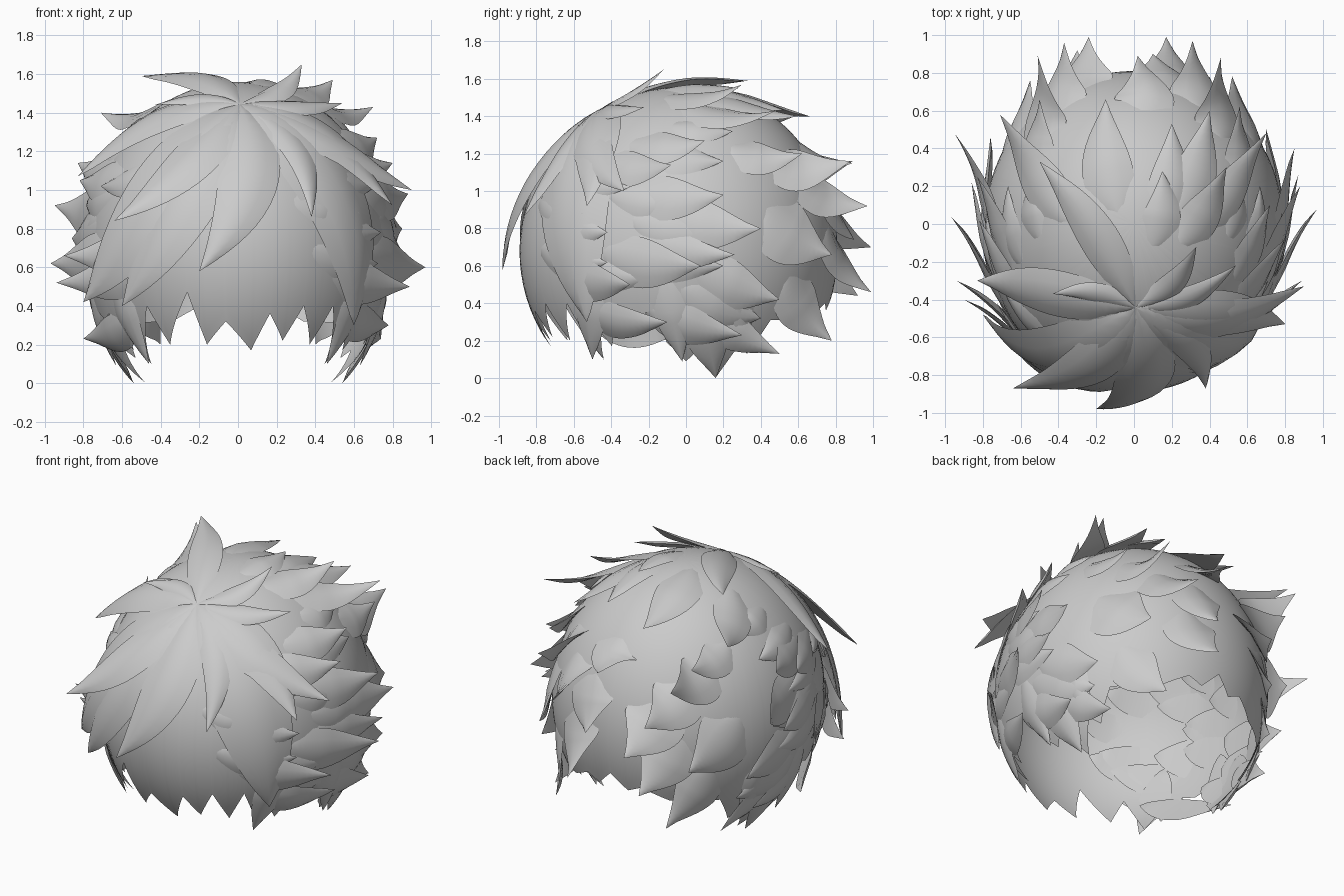
import bpy, math
from mathutils import Vector

if "Cube" in bpy.data.objects:
    bpy.data.objects.remove(bpy.data.objects["Cube"])

C = Vector((0, 0, 0.68))
RX, RZ, BACK, FRONT = 0.79, 0.88, 0.81, 0.89


def depth(y):
    return BACK if y > 0 else FRONT


def scale_of(p):
    # how far a point lies from the skull surface (1 = on it)
    d = p - C
    return math.sqrt((d.x / RX) ** 2 + (d.y / depth(d.y)) ** 2 + (d.z / RZ) ** 2)


def project(p, k=1.0):
    return C + (p - C) * (k / scale_of(p))


def normal_at(p):
    d = p - C
    return Vector((d.x / RX ** 2, d.y / depth(d.y) ** 2, d.z / RZ ** 2)).normalized()


def make_object(name, verts, faces, angle=50):
    me = bpy.data.meshes.new(name)
    me.from_pydata(verts, [], faces)
    me.update()
    ob = bpy.data.objects.new(name, me)
    bpy.context.collection.objects.link(ob)
    bpy.ops.object.select_all(action='DESELECT')
    ob.select_set(True)
    bpy.context.view_layer.objects.active = ob
    bpy.ops.object.shade_smooth_by_angle(angle=math.radians(angle))
    return ob


# Cap: dome with a jagged hem, given as (angle, height)
side_hem = [(-41, .1), (-36, .24), (-33, .17), (-25, .36), (-18, .33), (-12, .37),
            (-8, .19), (0, .09), (5, .14), (18, .005), (25, .17), (31, .13),
            (38, .31), (62, .32), (75, .40), (82, .36), (90, .46)]
front_hem = [(-129, .40), (-122, .2), (-110, .47), (-104, .2), (-95, .32), (-84, .17),
             (-77, .36), (-70, .22), (-63, .40), (-56, .2), (-49, .40)]
hem = sorted(set(front_hem + side_hem + [(180 - a, z) for a, z in side_hem]))
hem.append((hem[0][0] + 360, hem[0][1]))


def hem_height(a):
    for (a0, z0), (a1, z1) in zip(hem, hem[1:]):
        if a0 <= a <= a1:
            return z0 + (z1 - z0) * (a - a0) / (a1 - a0)
    return .4


N, M = 360, 28
verts, faces = [C + Vector((0, 0, RZ))], []
for i in range(N):
    a = hem[0][0] + i
    low = math.asin((hem_height(a) - C.z) / RZ)
    for j in range(1, M + 1):
        lat = math.pi / 2 + (low - math.pi / 2) * j / M
        y = math.sin(math.radians(a))
        verts.append(C + Vector((RX * math.cos(lat) * math.cos(math.radians(a)),
                                 depth(y) * math.cos(lat) * y, RZ * math.sin(lat))))
for i in range(N):
    p, q = 1 + i * M, 1 + (i + 1) % N * M
    faces.append((0, p, q))
    faces += [(p + j, p + j + 1, q + j + 1, q + j) for j in range(M - 1)]
make_object("hair_cap", verts, faces)


def lock(name, root, tip, w, bend=0.0, k0=0.985, lift=3.0, steps=18):
    # leaf that grows out of the dome, hugs it, then curls away to a pointed tip
    root, tip = Vector(root), Vector(tip)
    kt = scale_of(tip)
    side0 = (tip - root).cross(normal_at((root + tip) / 2)).normalized()

    def level(t):
        base = k0 + (1.015 - k0) * min(1, t * 2)
        return base + (kt - base) * t ** lift

    def centre(t):
        return project(root.lerp(tip, t) + side0 * bend * math.sin(math.pi * t), level(t))

    vs, fs = [], []
    for i in range(steps):
        t = i / steps
        p, k = centre(t), level(t)
        tan = (centre(t + .02) - centre(max(0, t - .02))).normalized()
        s = tan.cross(normal_at(p)).normalized()
        hw = w * (.02 + math.sin(math.pi * t ** .8) ** 1.1 if t > 0 else .02)
        # ring follows the dome's own curve: edges, soft ridge, hollow underside
        for u, h in ((-1, -.015), (-.5, .004), (0, .1 * hw), (.5, .004), (1, -.015), (0, -.02)):
            vs.append(project(p + s * u * hw, k + h * min(1, hw / .04)))
    for i in range(steps - 1):
        for j in range(6):
            a, b = i * 6 + j, i * 6 + (j + 1) % 6
            fs.append((a, b, b + 6, a + 6))
    vs.append(tip)
    e = (steps - 1) * 6
    fs += [(e + j, e + (j + 1) % 6, len(vs) - 1) for j in range(6)]
    fs.append(tuple(range(5, -1, -1)))
    make_object(name, vs, fs)


# Whorl locks fanning out from the crown: x, y, z, half width, bend
whorl = Vector((0.01, -0.43, 1.42))
whorl_tips = [
    (.33, -.12, 1.65, .07, .06), (.54, -.22, 1.45, .07, .06), (-.43, -.37, 1.44, .06, .05),
    (-.5, .33, 1.59, .11, .05), (.38, -.87, .86, .09, -.1), (-.2, -.98, .58, .16, -.14),
    (-.64, -.87, .84, .14, -.1), (-.8, -.48, .42, .24, -.12), (-.6, -.7, .4, .2, -.1),
    (.9, -.33, 1.0, .12, .08), (.8, -.53, .92, .14, -.06), (.6, -.53, .3, .26, -.08),
    (-.83, -.3, 1.07, .14, .05)]
for i, (x, y, z, w, b) in enumerate(whorl_tips):
    lock(f"whorl_lock_{i}", whorl, (x, y, z), w, b, 1.0, 2.3)


def swept_lock(name, x, y, z, w):
    tip = Vector((x, y, z))
    if z > 1.38:
        # crown locks stream away from the whorl
        root = project(tip.lerp(whorl, .62))
    else:
        # elsewhere the root sits further forward and higher than the tip
        az = math.atan2(y, x)
        turn = math.radians(44) * math.cos(az)
        dz = .1 + .36 * max(0, math.sin(az)) ** 2
        r = math.hypot(x, y)
        root = project(Vector((r * math.cos(az - turn), r * math.sin(az - turn), z + dz)))
    lock(name, root, tip, w * 1.15, .04 * (1 if x > 0 else -1))


# Locks that stick out and form the outline
right_tips = [(.49, .3, 1.57, .1), (.7, .48, 1.43, .1), (.72, .1, 1.27, .1), (.8, -.08, 1.14, .1),
              (.88, .2, .98, .11), (.85, .4, .8, .12), (.97, .08, .6, .12), (.87, .26, .66, .09),
              (.89, -.3, .5, .1), (.78, -.1, .3, .09), (.74, .3, .23, .1), (.56, .62, 1.2, .1),
              (.7, .5, .42, .12), (.6, .5, .13, .09), (.74, -.42, .78, .1)]
left_tips = [(-.71, .58, 1.4, .11), (-.83, .25, 1.14, .1), (-.95, .48, .92, .12),
             (-.97, .04, .62, .12), (-.94, -.3, .52, .1), (-.9, -.4, .66, .1),
             (-.8, -.05, .23, .09), (-.69, .3, .23, .1), (-.86, .22, .75, .1),
             (-.82, .02, 1.05, .1), (-.6, .5, .13, .09), (-.76, .46, .5, .12),
             (-.5, .66, 1.22, .1)]
back_tips = [(.17, .99, .46, .15), (-.24, .99, .7, .17), (.31, .97, .92, .15), (-.37, .96, .92, .15),
             (.46, .88, 1.16, .14), (-.51, .89, 1.16, .14), (.02, .89, 1.15, .14),
             (.1, .9, .74, .15), (.52, .78, .66, .17), (-.55, .76, .6, .17), (-.3, .92, .44, .16),
             (.4, .78, .2, .13), (-.4, .78, .2, .13), (.2, .53, 1.43, .1), (-.15, .66, 1.4, .12),
             (.15, .28, 1.55, .09), (.4, .6, 1.4, .11)]
for label, tips in (("right_lock", right_tips), ("left_lock", left_tips), ("back_lock", back_tips)):
    for i, t in enumerate(tips):
        swept_lock(f"{label}_{i}", *t)

# Flat locks lying on both sides: y, z, half width
flat = [(.06, .93, .08), (.2, 1.16, .09), (.25, 1.32, .08), (-.3, 1.02, .08), (.22, .76, .1),
        (.2, .6, .1), (-.16, .54, .08), (-.42, .62, .09), (.4, .32, .13), (-.55, .88, .08)]
for s, label in ((1, "right"), (-1, "left")):
    for i, (y, z, w) in enumerate(flat):
        x = RX * math.sqrt(1.07 - (y / depth(y)) ** 2 - ((z - C.z) / RZ) ** 2)
        swept_lock(f"{label}_flat_lock_{i}", s * x, y, z, w)

# Sideburn points below the hem
for s, label in ((1, "right"), (-1, "left")):
    for i, (x, y, z, w) in enumerate([(.54, .16, 0, .13), (.63, -.02, .09, .1), (.46, -.5, .1, .1),
                                      (.6, .32, .15, .1)]):
        lock(f"{label}_sideburn_{i}", project(Vector((s * .8, y - .1, z + .5))), (s * x, y, z), w)
